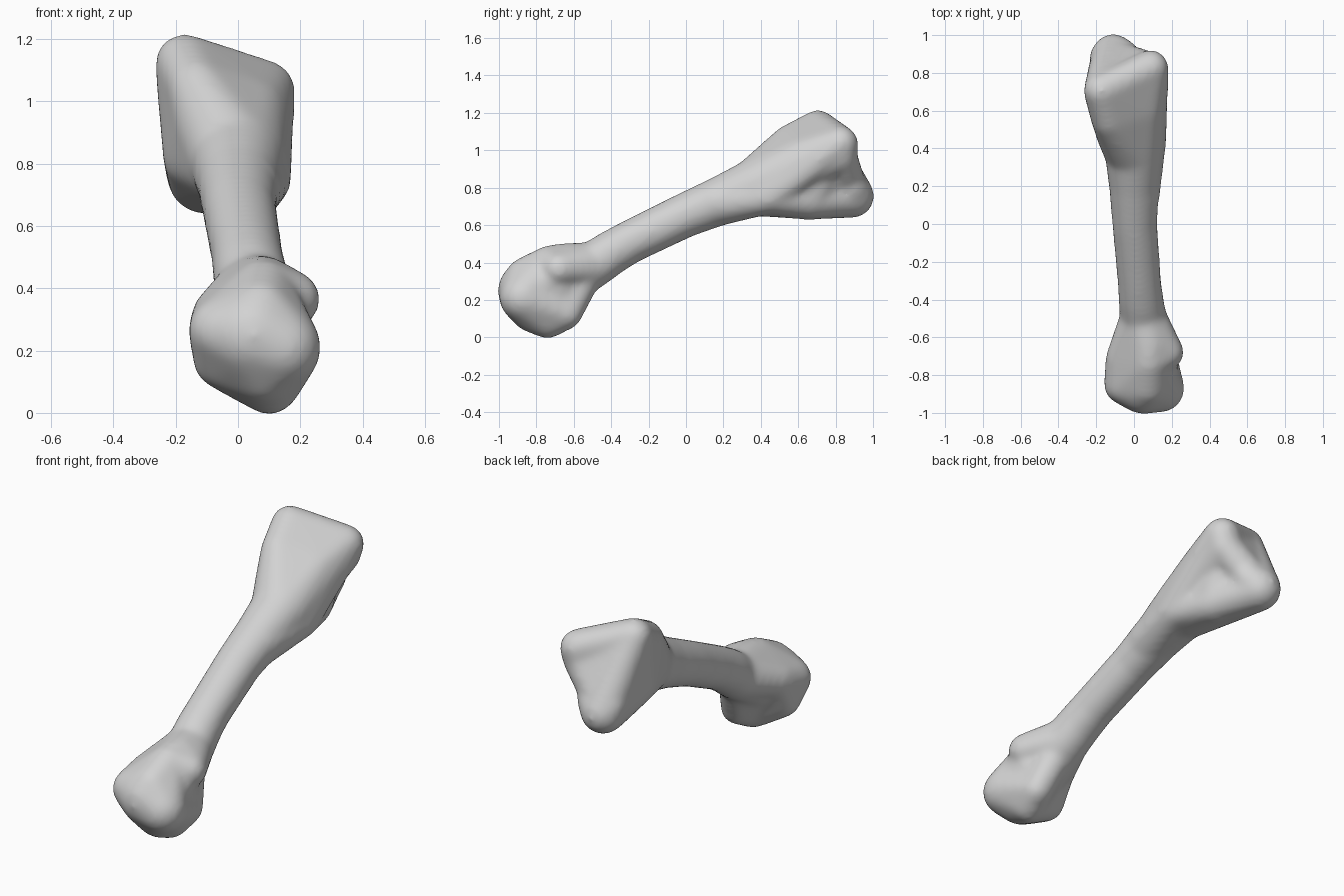
import bpy
import bmesh
from mathutils import Vector

if "Cube" in bpy.data.objects:
    bpy.data.objects.remove(bpy.data.objects["Cube"], do_unlink=True)

GREY = (0.65, 0.65, 0.65, 1)
bone_grey = bpy.data.materials.new("bone_grey")
bone_grey.use_nodes = True
bone_grey.diffuse_color = GREY
bone_grey.node_tree.nodes["Principled BSDF"].inputs["Base Color"].default_value = GREY

# Unit ball directions shared by every rounded hull
ball = bmesh.new()
bmesh.ops.create_icosphere(ball, subdivisions=3, radius=1)
DIRECTIONS = [v.co.copy() for v in ball.verts]
ball.free()

body = bmesh.new()


def rounded_hull(*knobs):
    """Add the convex skin stretched over balls given as (x, y, z, radius)."""
    part = bmesh.new()
    for x, y, z, r in knobs:
        for d in DIRECTIONS:
            part.verts.new(Vector((x, y, z)) + d * r)
    bmesh.ops.convex_hull(part, input=part.verts[:])
    loose = [v for v in part.verts if not v.link_faces]
    bmesh.ops.delete(part, geom=loose, context='VERTS')
    bmesh.ops.recalc_face_normals(part, faces=part.faces[:])
    mesh = bpy.data.meshes.new("hull_part")
    part.to_mesh(mesh)
    part.free()
    body.from_mesh(mesh)
    bpy.data.meshes.remove(mesh)


# Shaft: a chain of balls rising toward the back
neck = (0.05, -0.5, 0.385, 0.125)
flare = (0.0, 0.38, 0.805, 0.157)
core = (0.06, -0.75, 0.25, 0.15)
shaft = [core, neck, (0.037, -0.4, 0.453, 0.12), (0.028, -0.3, 0.51, 0.116),
         (0.004, 0.0, 0.655, 0.12), (0.0, 0.2, 0.737, 0.133), flare]
for a, b in zip(shaft, shaft[1:]):
    rounded_hull(a, b)

# Lower head: blunt front block
front_left = (0.14, -0.87, 0.21, 0.128)
crown = (0.08, -0.73, 0.395, 0.098)
side_right = (-0.055, -0.71, 0.31, 0.095)
base = (0.1, -0.74, 0.09, 0.097)
rounded_hull((0.05, -0.85, 0.25, 0.157), front_left, (-0.053, -0.85, 0.265, 0.107),
             base, crown, side_right, (0.07, -0.855, 0.32, 0.11),
             (0.09, -0.82, 0.145, 0.12), (-0.05, -0.78, 0.17, 0.095))

# Lower head: upper flare, rear heel and the dented left side between them
heel = (0.13, -0.638, 0.125, 0.083)
rounded_hull(neck, crown, side_right, (0.175, -0.68, 0.365, 0.09), (0.08, -0.64, 0.4, 0.105))
rounded_hull(core, base, front_left, heel)
rounded_hull(core, heel, (0.07, -0.54, 0.33, 0.09))
rounded_hull(core, (0.12, -0.66, 0.15, 0.075), (0.15, -0.69, 0.33, 0.08),
             (0.125, -0.82, 0.25, 0.11), (0.05, -0.54, 0.36, 0.1))

# Upper head: bulging top plate, right wall and back face
peak = (-0.172, 0.705, 1.122, 0.095)
brow = (-0.13, 0.55, 1.04, 0.095)
corner = (0.087, 0.825, 1.035, 0.097)
under_corner = (0.072, 0.825, 0.97, 0.092)
lobe = (-0.11, 0.89, 0.755, 0.117)
wall = (-0.145, 0.64, 0.815, 0.095)
rounded_hull(flare, brow, peak, corner, under_corner, (0.04, 0.61, 0.955, 0.117))
rounded_hull(flare, brow, peak, lobe, wall, (-0.095, 0.46, 0.91, 0.1))
rounded_hull(peak, under_corner, (-0.08, 0.865, 0.81, 0.1))
rounded_hull(lobe, (-0.05, 0.88, 0.8, 0.09), (-0.15, 0.88, 0.8, 0.087), wall)

# Upper head: left ridge, underside bar and the shallow hollow between them
knuckle = (0.08, 0.44, 0.75, 0.092)
bar = (0.0, 0.65, 0.735, 0.107)
rounded_hull(flare, knuckle, (0.072, 0.6, 0.89, 0.093), corner)
rounded_hull(flare, knuckle, bar, lobe)
rounded_hull(knuckle, (0.012, 0.15, 0.715, 0.125))
rounded_hull(flare, brow, wall, bar, (0.04, 0.79, 0.96, 0.07), (-0.08, 0.84, 0.82, 0.09))

# Fuse the pieces into one smooth skin
source_mesh = bpy.data.meshes.new("bone_source")
body.to_mesh(source_mesh)
body.free()
bone = bpy.data.objects.new("bone", source_mesh)
bpy.context.collection.objects.link(bone)
remesh = bone.modifiers.new("fuse", 'REMESH')
remesh.mode = 'VOXEL'
remesh.voxel_size = 0.015
soften = bone.modifiers.new("soften", 'SMOOTH')
soften.factor = 0.5
soften.iterations = 18
bpy.context.view_layer.update()
evaluated = bone.evaluated_get(bpy.context.evaluated_depsgraph_get())
skin = bpy.data.meshes.new_from_object(evaluated)
bone.modifiers.clear()
bone.data = skin
bpy.data.meshes.remove(source_mesh)

skin.materials.clear()
skin.materials.append(bone_grey)
for face in skin.polygons:
    face.material_index = 0
    face.use_smooth = True
skin.update()
